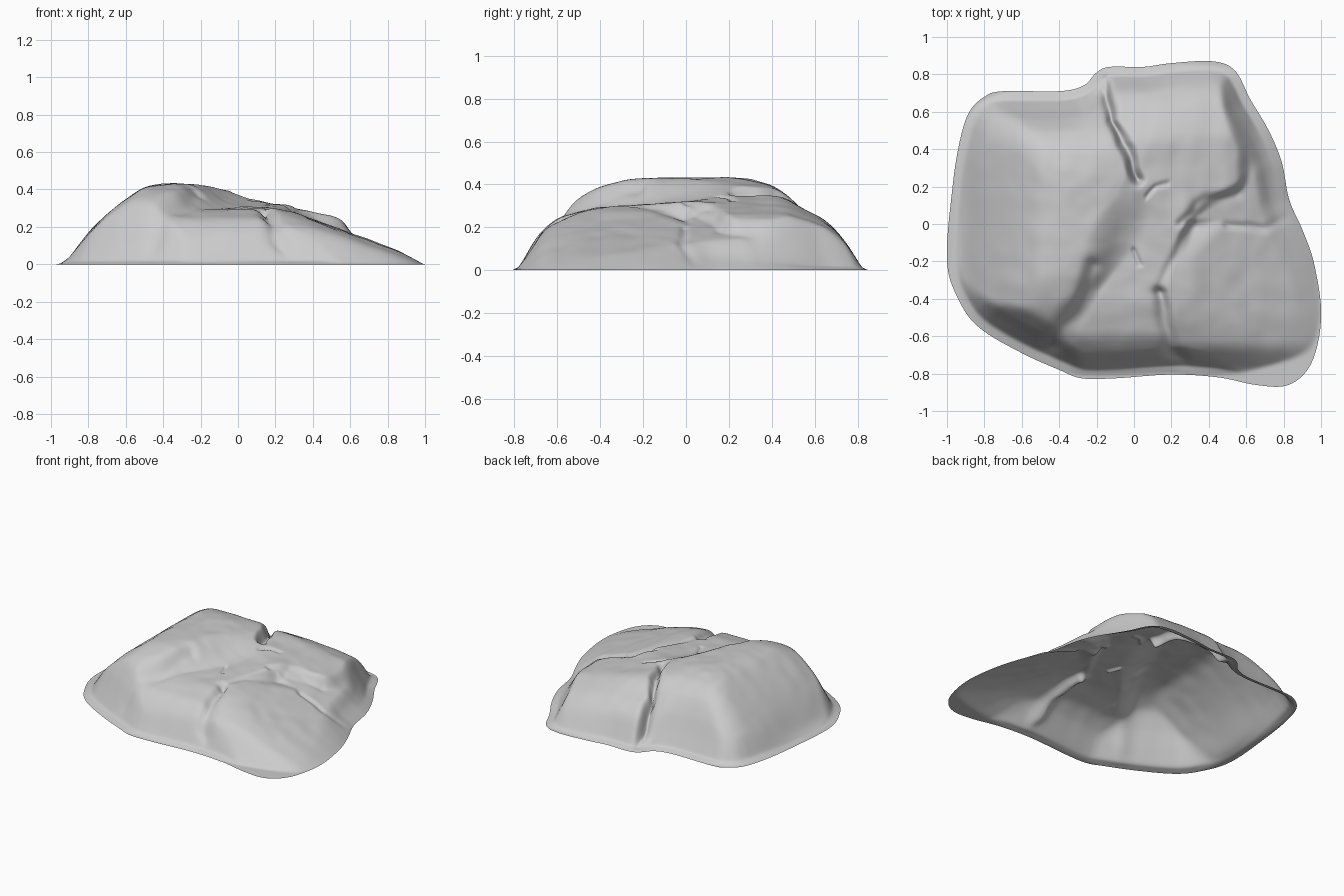
import bpy, bmesh, math
from mathutils import Vector, noise

if "Cube" in bpy.data.objects:
    bpy.data.objects.remove(bpy.data.objects["Cube"])

RINGS = 120


def line(pts):
    """Piecewise-linear profile function."""
    def f(t):
        if t <= pts[0][0]:
            return pts[0][1]
        for (a, va), (b, vb) in zip(pts, pts[1:]):
            if t <= b:
                return va + (vb - va) * (t - a) / (b - a)
        return pts[-1][1]
    return f


def curve(pts, r=.04):
    """Profile with rounded corners."""
    f = line(pts)
    return lambda t: (f(t - r) + 2 * f(t - r / 2) + 2 * f(t) + 2 * f(t + r / 2) + f(t + r)) / 8


def smin(a, b, k=0.03):
    h = max(k - abs(a - b), 0) / k
    return min(a, b) - h * h * k / 4


def dome(top, a, b, p):
    """Combine two profiles so the block's corners come out rounded."""
    return top - (max(0, top - a) ** p + max(0, top - b) ** p) ** (1 / p)


def mix(a, b, t):
    return a + (b - a) * t


def step(v, w):
    t = min(1, max(0, v / w + 0.5))
    return t * t * (3 - 2 * t)


def seg_dist(x, y, pts):
    best = 9.0
    for (ax, ay), (bx, by) in zip(pts, pts[1:]):
        dx, dy = bx - ax, by - ay
        t = min(1, max(0, ((x - ax) * dx + (y - ay) * dy) / (dx * dx + dy * dy)))
        best = min(best, math.hypot(x - ax - t * dx, y - ay - t * dy))
    return best


def smooth_loop(pts, sub):
    out, n = [], len(pts)
    for i in range(n):
        p = [Vector(pts[(i + k) % n]) for k in (-1, 0, 1, 2)]
        for s in range(sub):
            t = s / sub
            out.append(0.5 * (2 * p[1] + (p[2] - p[0]) * t
                       + (2 * p[0] - 5 * p[1] + 4 * p[2] - p[3]) * t * t
                       + (3 * p[1] - p[0] - 3 * p[2] + p[3]) * t ** 3))
    return out


# Footprint of the rock seen from the top
foot = [(-1, -.2), (-.93, -.42), (-.82, -.56), (-.6, -.69), (-.4, -.78), (-.28, -.825),
        (-.1, -.825), (.2, -.805), (.45, -.82), (.65, -.86), (.81, -.865), (.92, -.79),
        (.98, -.65), (1, -.45), (.96, -.2), (.9, -.03), (.83, .13), (.79, .33), (.72, .5),
        (.62, .67), (.54, .82), (.42, .87), (.2, .86), (.05, .84), (-.13, .84), (-.2, .81),
        (-.27, .74), (-.4, .71), (-.7, .71), (-.8, .68), (-.88, .6), (-.93, .45), (-.97, .2)]
loop = smooth_loop(foot, 10)
rim = [tuple(p) for p in loop[::5]]
rim.append(rim[0])

# Height profiles: steep and gentle edges, then each block along x and along y
steep = line([(0, 0), (.05, .018), (.1, .115), (.15, .22), (.22, .34), (.3, .44), (.45, .6)])
gentle = line([(0, 0), (.1, .07), (.2, .15), (.4, .32), (1, .8)])
left_x = curve([(-1, 0), (-.92, .01), (-.88, .065), (-.8, .17), (-.7, .27), (-.6, .35),
                (-.5, .415), (-.38, .435), (-.2, .425), (-.1, .405), (.02, .38)])
left_y = curve([(-.83, 0), (-.75, .07), (-.7, .16), (-.6, .265), (-.45, .37), (-.3, .42),
                (-.15, .435), (.15, .435), (.3, .425), (.42, .39), (.52, .31), (.63, .17),
                (.7, .03)])
mid_y = curve([(-.82, 0), (-.77, .03), (-.7, .155), (-.6, .245), (-.45, .285), (-.2, .305),
               (.1, .325), (.3, .34)])
front_x = curve([(.1, .315), (.3, .28), (.5, .205), (.85, .075), (1, .01)])
front_y = curve([(-.86, 0), (-.8, .03), (-.75, .09), (-.65, .215), (-.5, .28), (-.3, .315)])
front_end = curve([(-.25, .32), (0, .225), (.1, .16)])
back_x = curve([(0, .36), (.1, .34), (.3, .3), (.5, .258), (.56, .235), (.61, .16), (.8, .04)],
               .02)
back_y = curve([(.2, .36), (.45, .345), (.55, .285), (.65, .235), (.75, .14), (.8, .05),
                (.84, .01)])
side_x = curve([(.2, .3), (.3, .26), (.6, .165), (.85, .06), (1, 0)])
# Lines where the blocks meet
split_left = curve([(-.8, -.47), (-.67, -.41), (-.4, -.27), (-.2, -.17), (0, -.07), (.15, 0),
                    (.38, 0), (.43, -.05), (.55, -.12), (.78, -.16)], .03)
split_front = curve([(-.8, .28), (-.7, .23), (-.4, .14), (-.2, .21), (0, .3)], .03)
split_back = curve([(.05, .1), (.28, .02), (.4, .12), (.55, .18), (.65, .3)], .03)
merge = line([(-.65, .1), (-.35, .14), (-.1, .3), (.05, .3), (.25, .1), (.4, .05)])
# Cracks: path, width, depth
cracks = [([(-.16, .78), (-.12, .55), (-.04, .41), (.02, .24)], .025, .08),
          ([(-.46, -.68), (-.38, -.54), (-.28, -.4), (-.22, -.22)], .045, .03),
          ([(.14, -.37), (.17, -.55), (.2, -.67), (.26, -.74)], .03, .05),
          ([(.12, -.38), (.2, -.2), (.3, 0)], .02, .012),
          ([(.5, 0), (.6, -.02), (.7, -.02), (.82, .04)], .018, .02),
          ([(.25, 0), (.33, .1), (.4, .13), (.55, .17)], .022, .02),
          ([(0, -.14), (.03, -.22)], .012, .015),
          ([(.07, .15), (.12, .2), (.18, .21)], .014, .012)]


def height(x, y):
    left = dome(.435, left_x(x), left_y(y), 1.8)
    front = smin(dome(.32, front_x(x), front_y(y), 1.8), front_end(y))
    back = dome(.36, back_x(x), back_y(y), 1.9)
    mid = mix(mid_y(y), back, step(y - .12, .2))
    # Merge neighbouring blocks across their boundaries
    upper = mix(side_x(x), back, step(y - split_back(x), .07))
    right = mix(front, upper, step(y - .005, .06))
    body = mix(mid, right, step(x - split_front(y), .08))
    h = mix(left, body, step(x - split_left(y), merge(y)))
    d = seg_dist(x, y, rim)
    h = smin(h, mix(steep(d), gentle(d), step(x - .62, .35) * step(.58 - y, .3)))
    fade = min(1, max(0, h) / .12)
    # Slight wander makes cracks look natural
    u = x + .015 * noise.noise((x * 9, y * 9, 1))
    v = y + .015 * noise.noise((x * 9, y * 9, 5))
    for path, width, depth in cracks:
        c = seg_dist(u, v, path)
        if c < 3 * width:
            h -= depth * fade * math.exp(-(c / width) ** 2)
    h += fade * (.006 * noise.noise((x * 4, y * 4, 3)) + .004 * noise.noise((x * 11, y * 11, 7)))
    return max(h, 0)


# Rock shell: rings growing from the centre to the footprint, open underneath
bm = bmesh.new()
centre = bm.verts.new((0, 0, height(0, 0)))
prev = None
for r in range(1, RINGS + 1):
    t = r / RINGS
    ring = []
    for p in loop:
        x, y = p.x * t, p.y * t
        ring.append(bm.verts.new((x, y, 0 if r == RINGS else height(x, y))))
    for i in range(len(loop)):
        j = (i + 1) % len(loop)
        if prev is None:
            bm.faces.new((centre, ring[i], ring[j]))
        else:
            bm.faces.new((prev[i], ring[i], ring[j], prev[j]))
    prev = ring
for _ in range(3):
    bmesh.ops.smooth_vert(bm, verts=[v for v in bm.verts if not v.is_boundary], factor=.5,
                          use_axis_x=False, use_axis_y=False, use_axis_z=True)
mesh = bpy.data.meshes.new("cracked_rock")
bm.to_mesh(mesh)
bm.free()
rock = bpy.data.objects.new("cracked_rock", mesh)
bpy.context.collection.objects.link(rock)
for poly in mesh.polygons:
    poly.use_smooth = True
